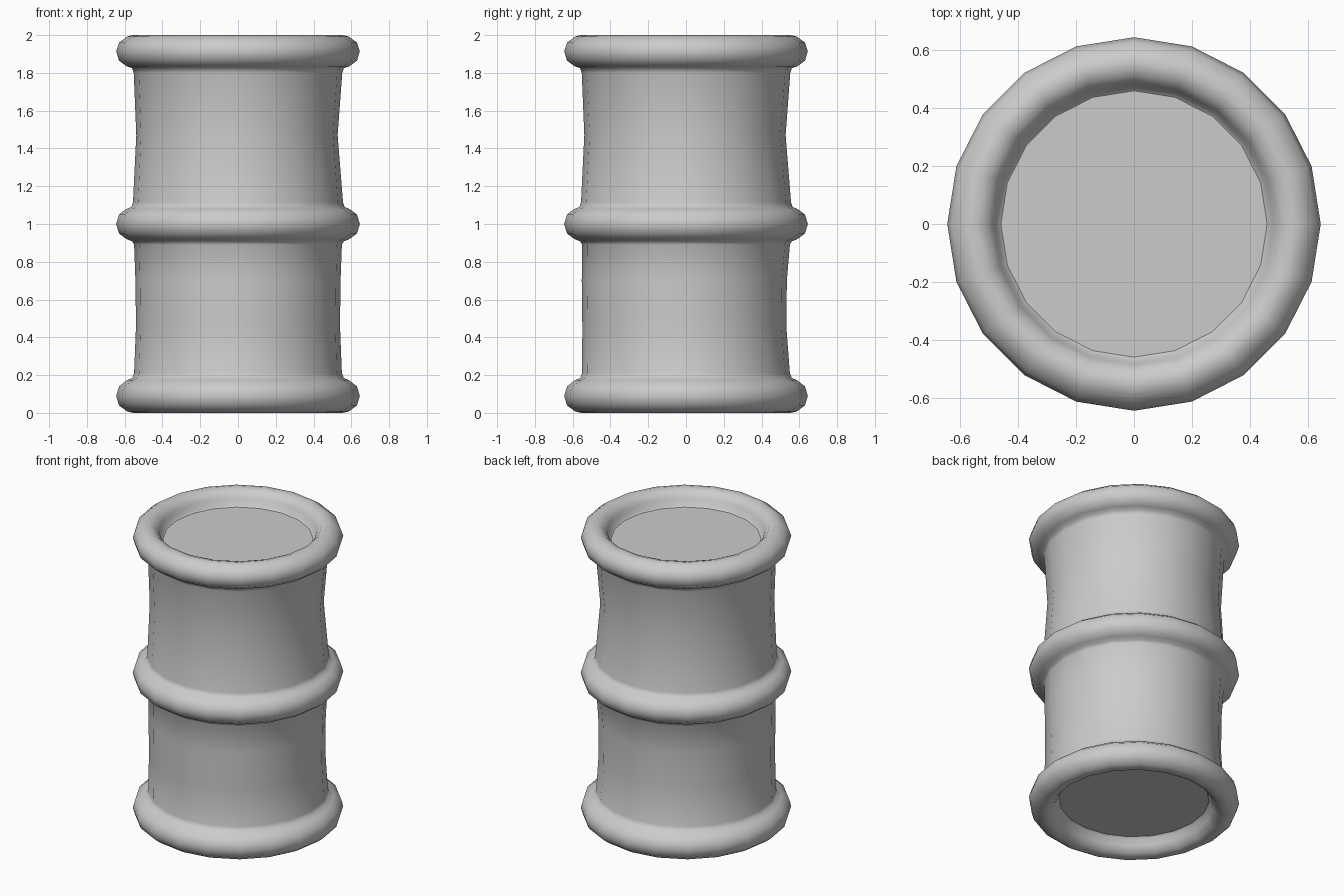
import bpy, bmesh, math

if "Cube" in bpy.data.objects:
    bpy.data.objects.remove(bpy.data.objects["Cube"])

SIDES = 20

# Profile from the sunken base to the sunken lid: (radius, z, dent)
profile = [
    (0.46, 0.1, 0), (0.473, 0.09, 0), (0.485, 0.05, 0), (0.515, 0.012, 0),
    (0.555, 0.0, 0), (0.588, 0.008, 0), (0.63, 0.04, 0), (0.645, 0.09, 0),
    (0.63, 0.14, 0), (0.588, 0.173, 0), (0.56, 0.185, 0), (0.55, 0.21, 0),     # bottom rim
    (0.540, 0.46, 1), (0.543, 0.70, 1),                                        # lower wall
    (0.55, 0.89, 0), (0.56, 0.908, 0), (0.59, 0.92, 0), (0.63, 0.95, 0),
    (0.645, 1.0, 0), (0.63, 1.05, 0), (0.59, 1.08, 0), (0.564, 1.09, 0),
    (0.556, 1.115, 0),                                                         # middle hoop
    (0.533, 1.47, 2),                                                          # upper wall
    (0.552, 1.80, 0), (0.56, 1.825, 0), (0.59, 1.835, 0), (0.63, 1.865, 0),
    (0.645, 1.915, 0), (0.63, 1.96, 0), (0.588, 1.992, 0), (0.555, 2.0, 0),
    (0.515, 1.988, 0), (0.485, 1.95, 0), (0.473, 1.91, 0), (0.46, 1.9, 0),     # top rim
]


def dent_offset(kind, a):
    # slight uneven wear in the walls
    if kind == 1:
        return -0.009 * math.sin(a)
    if kind == 2:
        return -0.0055 * (math.cos(a) + math.sin(a))
    return 0.0


# Barrel: one lathed skin with closed ends
bm = bmesh.new()
rings = []
for r, z, kind in profile:
    ring = []
    for i in range(SIDES):
        a = 2 * math.pi * i / SIDES
        rr = r + dent_offset(kind, a)
        ring.append(bm.verts.new((rr * math.cos(a), rr * math.sin(a), z)))
    rings.append(ring)
for lo, hi in zip(rings, rings[1:]):
    for i in range(SIDES):
        j = (i + 1) % SIDES
        bm.faces.new((lo[i], lo[j], hi[j], hi[i])).smooth = True

# Flat base and lid plates with crisp edges
for plate in (bm.faces.new(rings[0][::-1]), bm.faces.new(rings[-1])):
    plate.smooth = False
    for e in plate.edges:
        e.smooth = False
bmesh.ops.recalc_face_normals(bm, faces=bm.faces)

mesh = bpy.data.meshes.new("barrel")
bm.to_mesh(mesh)
bm.free()
barrel = bpy.data.objects.new("barrel", mesh)
bpy.context.collection.objects.link(barrel)
